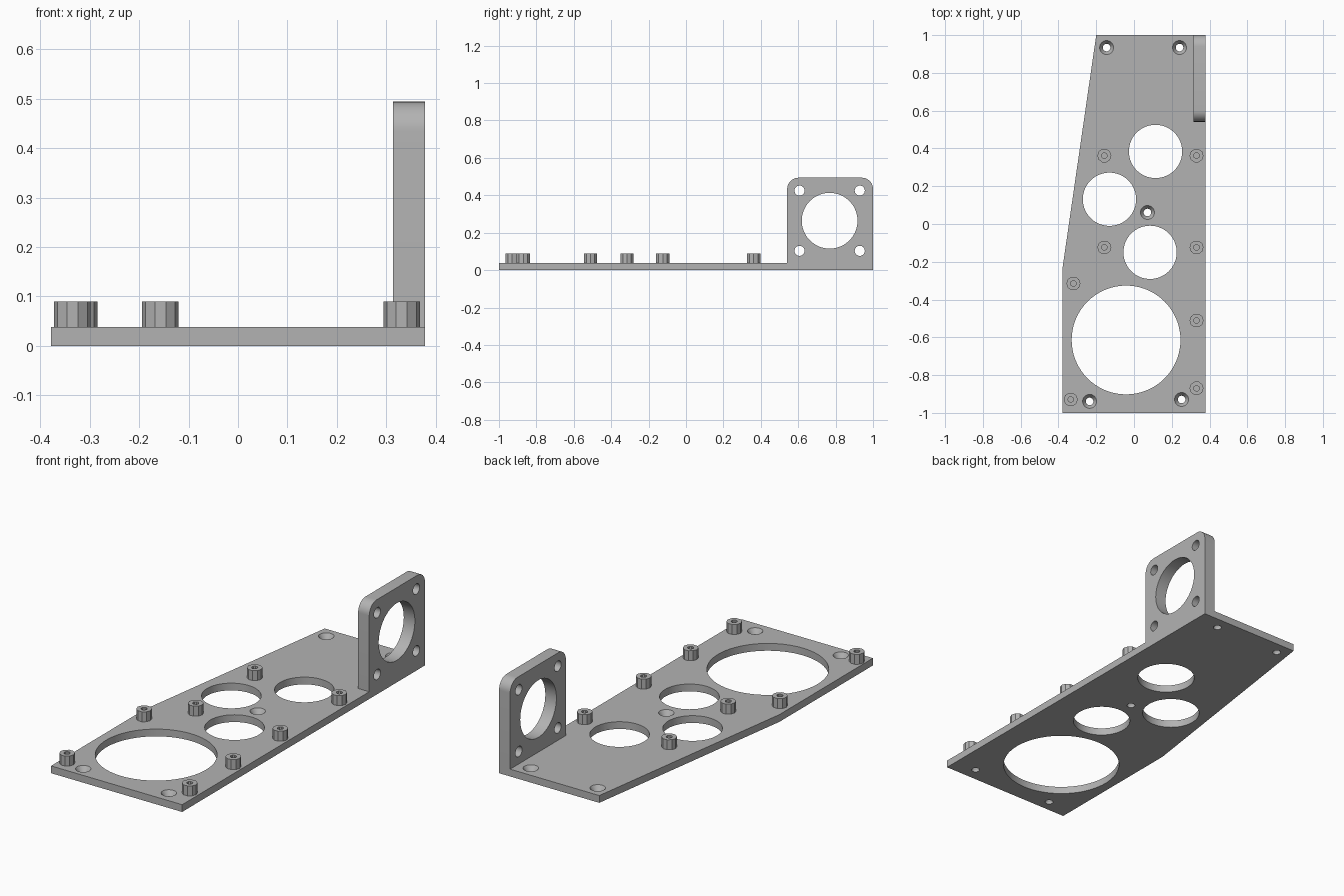
import bpy, bmesh
from math import cos, sin, pi, radians
from mathutils import Matrix, Vector

if "Cube" in bpy.data.objects:
    bpy.data.objects.remove(bpy.data.objects["Cube"])

grey = bpy.data.materials.new("plain grey")
grey.use_nodes = True
grey.diffuse_color = (0.45, 0.45, 0.45, 1)
grey.node_tree.nodes["Principled BSDF"].inputs["Base Color"].default_value = grey.diffuse_color

THICK = 0.038      # base plate thickness
HALF = 0.378       # half width of the plate
TURN_X = Matrix.Rotation(pi / 2, 4, 'Y')


def make(name, bm):
    bmesh.ops.recalc_face_normals(bm, faces=bm.faces)
    mesh = bpy.data.meshes.new(name)
    bm.to_mesh(mesh)
    bm.free()
    mesh.materials.append(grey)
    obj = bpy.data.objects.new(name, mesh)
    bpy.context.collection.objects.link(obj)
    return obj


def extrude(name, outline, direction):
    bm = bmesh.new()
    face = bm.faces.new([bm.verts.new(p) for p in outline])
    ext = bmesh.ops.extrude_face_region(bm, geom=[face], use_keep_orig=True)
    moved = [g for g in ext["geom"] if isinstance(g, bmesh.types.BMVert)]
    bmesh.ops.translate(bm, verts=moved, vec=direction)
    return make(name, bm)


def lathe(bm, place, profile, sides, ring_closed=False):
    """Turn (radius, z) points around z; close into a tube or cap both ends."""
    rings = [[bm.verts.new(place @ Vector((r * cos(2 * pi * i / sides),
                                           r * sin(2 * pi * i / sides), z)))
              for i in range(sides)] for r, z in profile]
    pairs = list(zip(rings, rings[1:]))
    if ring_closed:
        pairs.append((rings[-1], rings[0]))
    else:
        bm.faces.new(rings[0])
        bm.faces.new(rings[-1])
    for a, b in pairs:
        for i in range(sides):
            j = (i + 1) % sides
            bm.faces.new((a[i], a[j], b[j], b[i]))


def cut(obj, cutter_bm):
    cutter = make("hole_cutter", cutter_bm)
    cutter.hide_render = True
    mod = obj.modifiers.new("holes", 'BOOLEAN')
    mod.operation = 'DIFFERENCE'
    mod.solver = 'EXACT'
    mod.object = cutter
    activate(obj)
    bpy.ops.object.modifier_apply(modifier=mod.name)
    bpy.data.objects.remove(cutter)
    bpy.ops.object.shade_smooth_by_angle(angle=radians(25))


def activate(obj):
    bpy.ops.object.select_all(action='DESELECT')
    obj.select_set(True)
    bpy.context.view_layer.objects.active = obj


# Base plate with one tapered side
plate = extrude("base_plate", [(-HALF, -1, 0), (HALF, -1, 0), (HALF, 1, 0),
                               (-0.2, 1, 0), (-HALF, -0.23, 0)], (0, 0, THICK))

# Large round openings and countersunk screw holes in the plate
holes = bmesh.new()
for x, y, r in [(0.114, 0.384, 0.141), (-0.13, 0.131, 0.141),
                (0.085, -0.15, 0.141), (-0.042, -0.614, 0.288)]:
    lathe(holes, Matrix.Translation((x, y, 0)), [(r, -0.1), (r, 0.1)], 72)
for x, y in [(-0.145, 0.934), (0.241, 0.934), (0.071, 0.061),
             (-0.235, -0.939), (0.252, -0.929)]:
    lathe(holes, Matrix.Translation((x, y, 0)),
          [(0.02, -0.1), (0.02, 0.012), (0.037, THICK), (0.037, 0.1)], 32)
cut(plate, holes)

# Upright bracket with two rounded top corners
FRONT, BACK, TOP, ROUND = 0.541, 1.0, 0.494, 0.06
INNER = 0.314
outline = [(INNER, FRONT, 0), (INNER, BACK, 0)]
for centre_y, start in [(BACK - ROUND, 0), (FRONT + ROUND, pi / 2)]:
    for i in range(11):
        a = start + i * pi / 20
        outline.append((INNER, centre_y + ROUND * cos(a), TOP - ROUND + ROUND * sin(a)))
bracket = extrude("motor_bracket", outline, (HALF - INNER, 0, 0))

# Central bore and four screw holes in the bracket
MID_Y, MID_Z, PITCH = 0.768, 0.264, 0.161
bores = bmesh.new()
spots = [(0, 0, 0.149)] + [(sy * PITCH, sz * PITCH, 0.027)
                           for sy in (-1, 1) for sz in (-1, 1)]
for dy, dz, r in spots:
    place = Matrix.Translation((INNER, MID_Y + dy, MID_Z + dz)) @ TURN_X
    lathe(bores, place, [(r, -0.1), (r, 0.2)], 72 if r > 0.1 else 32)
cut(bracket, bores)

# Faceted standoff posts with small screw holes
for n, (x, y) in enumerate([(-0.157, 0.362), (0.331, 0.362), (-0.157, -0.124),
                            (0.331, -0.124), (-0.321, -0.315), (0.331, -0.511),
                            (0.331, -0.87), (-0.335, -0.929)], 1):
    bm = bmesh.new()
    lathe(bm, Matrix.Translation((x, y, 0)),
          [(0.037, THICK), (0.037, 0.09), (0.015, 0.09), (0.015, THICK)], 10, True)
    make(f"standoff_post_{n}", bm)
